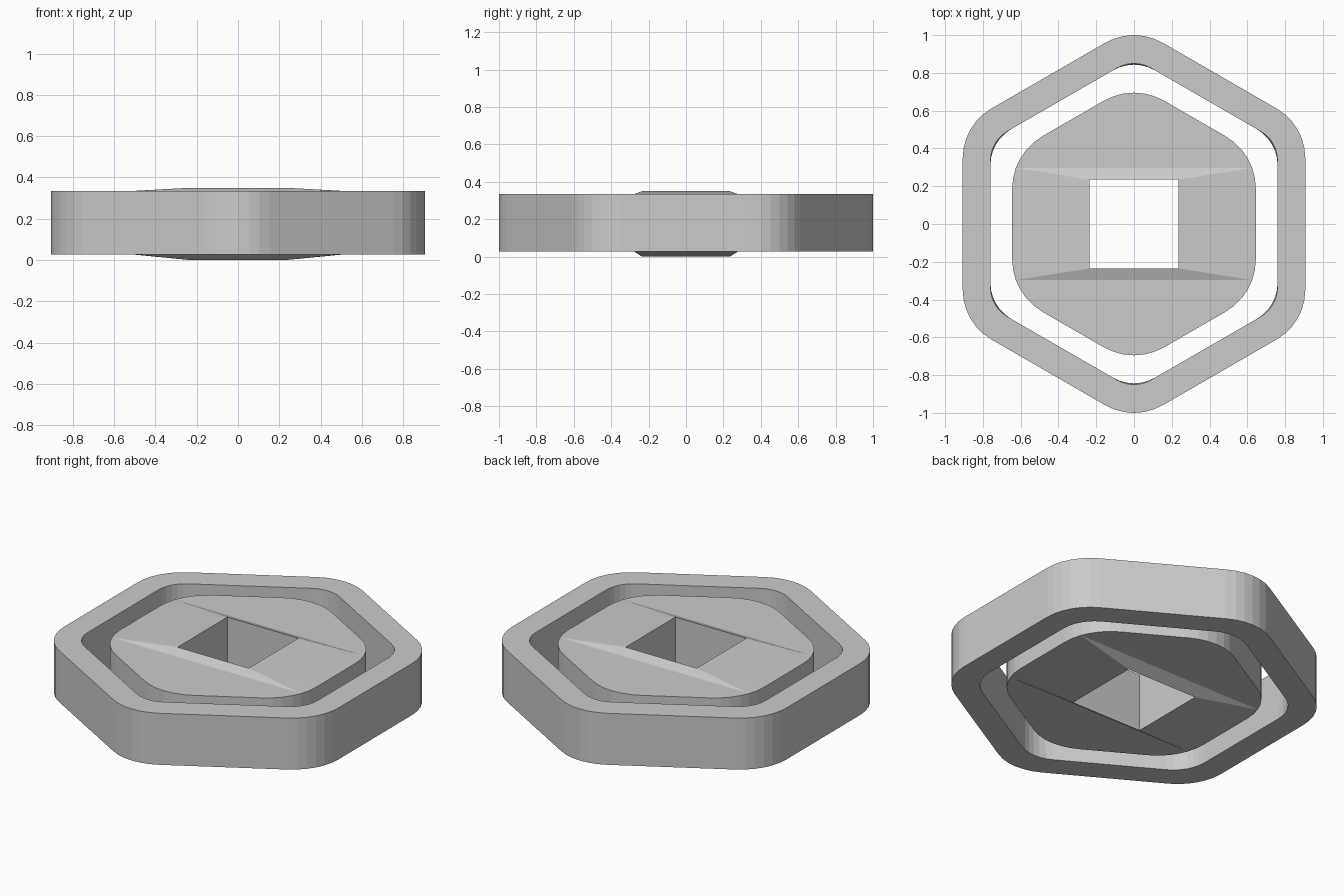
import bpy, bmesh
from math import sin, cos, radians

if "Cube" in bpy.data.objects:
    bpy.data.objects.remove(bpy.data.objects["Cube"])

SEG = 6  # facets per rounded corner


def rounded_hex(apothem, r):
    """Counter-clockwise outline of a hexagon with rounded corners, points on y."""
    pts = []
    d = (apothem - r) / cos(radians(30))
    for k in range(6):
        c = radians(30 + 60 * k)
        for j in range(SEG + 1):
            a = radians(60 * k + 60 * j / SEG)
            pts.append((d * cos(c) + r * cos(a), d * sin(c) + r * sin(a)))
    return pts


def loop(bm, pts, z):
    return [bm.verts.new((x, y, z)) for x, y in pts]


def bridge(bm, a, b):
    n = len(a)
    for i in range(n):
        j = (i + 1) % n
        bm.faces.new((a[i], a[j], b[j], b[i]))


def finish(bm, name):
    bmesh.ops.triangulate(bm, faces=[f for f in bm.faces if len(f.verts) > 4])
    bmesh.ops.recalc_face_normals(bm, faces=bm.faces)
    me = bpy.data.meshes.new(name)
    bm.to_mesh(me)
    bm.free()
    bpy.context.collection.objects.link(bpy.data.objects.new(name, me))


# Outer ring, its opening slightly rounder at the bottom
bm = bmesh.new()
outer, hole = rounded_hex(0.907, 0.305), rounded_hex(0.76, 0.18)
hole_low = rounded_hex(0.76, 0.22)
loops = [loop(bm, outer, 0.027), loop(bm, outer, 0.335),
         loop(bm, hole, 0.335), loop(bm, hole_low, 0.027)]
for i in range(4):
    bridge(bm, loops[i], loops[(i + 1) % 4])
finish(bm, "outer_ring")

# Inner hexagon: caps rise gently towards the square hole
bm = bmesh.new()
plate = rounded_hex(0.645, 0.32)
s = 0.235
square = [(s, s), (-s, s), (-s, -s), (s, -s)]
sides, holes = [], []
for z_edge, z_hole in ((0.04, 0.0), (0.327, 0.35)):
    h = loop(bm, plate, z_edge)
    q = loop(bm, square, z_hole)
    bm.faces.new(h[2:19])                             # flat back area
    bm.faces.new(h[23:40])                            # flat front area
    bm.faces.new((h[2], h[18], q[1], q[0]))           # narrow slopes
    bm.faces.new((h[23], h[39], q[3], q[2]))
    bm.faces.new(h[18:24] + [q[2], q[1]])             # wide side slopes
    bm.faces.new(h[39:] + h[:3] + [q[0], q[3]])
    sides.append(h)
    holes.append(q)
bridge(bm, *sides)
bridge(bm, *holes)
finish(bm, "inner_hexagon")
